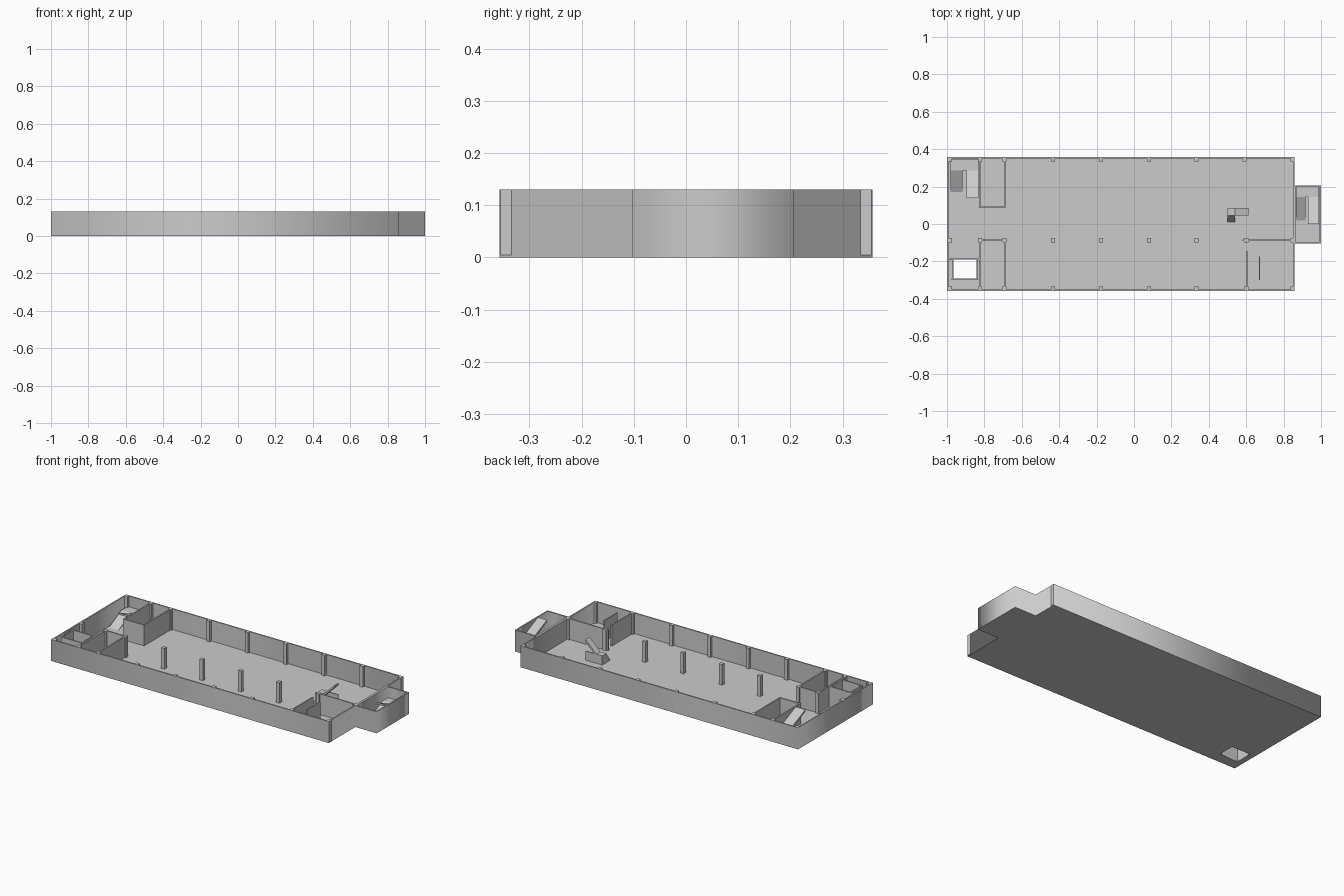
import bpy, bmesh
from mathutils import Vector

if "Cube" in bpy.data.objects:
    bpy.data.objects.remove(bpy.data.objects["Cube"])

H = 0.13      # wall height
F = 0.005     # floor thickness
T = 0.008     # wall thickness


def rect(x0, x1, y0, y1):
    return [(x0, y0), (x1, y0), (x1, y1), (x0, y1)]


def plate(name, loops, z0, z1):
    """Filled outline (first loop) with holes (other loops), extruded."""
    c = bpy.data.curves.new(name, 'CURVE')
    c.dimensions, c.fill_mode, c.extrude = '2D', 'BOTH', (z1 - z0) / 2
    for pts in loops:
        s = c.splines.new('POLY')
        s.points.add(len(pts) - 1)
        for p, (x, y) in zip(s.points, pts):
            p.co = (x, y, 0, 1)
        s.use_cyclic_u = True
    o = bpy.data.objects.new(name, c)
    o.location.z = (z0 + z1) / 2
    bpy.context.collection.objects.link(o)
    bpy.ops.object.select_all(action='DESELECT')
    o.select_set(True)
    bpy.context.view_layer.objects.active = o
    bpy.ops.object.convert(target='MESH')


def prism(name, profile, offset):
    """Planar 3D profile swept along an offset vector."""
    bm = bmesh.new()
    f = bm.faces.new([bm.verts.new(p) for p in profile])
    r = bmesh.ops.extrude_face_region(bm, geom=[f])
    bmesh.ops.translate(bm, vec=Vector(offset),
                        verts=[v for v in r['geom'] if isinstance(v, bmesh.types.BMVert)])
    bmesh.ops.recalc_face_normals(bm, faces=bm.faces)
    me = bpy.data.meshes.new(name)
    bm.to_mesh(me)
    bm.free()
    bpy.context.collection.objects.link(bpy.data.objects.new(name, me))


def box(name, x0, x1, y0, y1, z0=F, z1=H):
    prism(name, [(x, y, z0) for x, y in rect(x0, x1, y0, y1)], (0, 0, z1 - z0))


def wall_x(name, x0, x1, y, t=T):
    box(name, x0, x1, y - t / 2, y + t / 2)


def wall_y(name, x, y0, y1, t=T):
    box(name, x - t / 2, x + t / 2, y0, y1)


def ramp_y(name, x0, x1, ya, za, yb, zb, t=0.012):
    prism(name, [(x0, ya, za), (x0, yb, zb), (x0, yb, max(F, zb - t)),
                 (x0, ya, max(F, za - t) - 0.001)], (x1 - x0, 0, 0))


# floor slab and outer shell, with the open shaft and the side annex
outline = [(-1, -.357), (.857, -.357), (.857, -.103), (1, -.103), (1, .207),
           (.857, .207), (.857, .357), (-1, .357)]
plate("floor", [outline, rect(-.966, -.842, -.292, -.19)], 0, F)
plate("outer_walls", [outline, rect(-1 + T, .857 - T, -.357 + T, .357 - T),
                      rect(.863, 1 - T, -.103 + T, .207 - T)], F, H)

# columns on the long walls and along the inner row
xs = [-.985, -.823, -.692, -.434, -.177, .08, .335, .6, .847]
for row, y in (("front", -.345), ("inner", -.087), ("back", .345)):
    for i, x in enumerate(xs):
        if row == "back" and i == 7:
            x = .59
        box(f"{row}_column_{i}", x - .011, x + .011, y - .011, y + .011)

# back left rooms
wall_y("back_stair_wall", -.826, .088, .352)
wall_y("back_room_side_wall", -.692, .088, .352)
wall_x("back_room_front_wall", -.83, -.688, .09)

# front left rooms and shaft
wall_y("front_shaft_side_wall", -.826, -.352, -.087)
wall_y("front_room_side_wall", -.692, -.352, -.087)
wall_x("front_room_back_wall", -.82, -.692, -.087)
wall_x("shaft_back_wall", -.995, -.826, -.186)
wall_x("shaft_front_wall", -.975, -.833, -.296)
wall_y("shaft_left_wall", -.97, -.296, -.186)
wall_y("shaft_right_wall", -.838, -.296, -.186)

# front right room
wall_x("right_room_back_wall", .58, .852, -.087)
wall_y("right_room_side_wall", .602, -.352, -.145)
wall_y("right_room_partition", .67, -.3, -.175, .006)

# back left U-shaped stair
ramp_y("back_stair_lower_flight", -.982, -.918, .17, F, .287, .065)
box("back_stair_landing", -.982, -.832, .287, .348, .053, .065)
ramp_y("back_stair_upper_flight", -.896, -.832, .287, .065, .14, H)

# annex U-shaped stair
ramp_y("annex_stair_lower_flight", .866, .918, .02, F, .145, .065)
box("annex_stair_landing", .866, .99, .145, .198, .053, .065)
ramp_y("annex_stair_upper_flight", .93, .99, .145, .065, .0, H)

# free-standing L-shaped stair
ramp_y("hall_stair_lower_flight", .5, .54, .01, F, .046, .06, .06)
box("hall_stair_landing", .5, .54, .046, .086, F, .06)
prism("hall_stair_upper_flight", [(.54, .046, .06), (.612, .046, H),
                                  (.612, .046, H - .015), (.54, .046, .045)], (0, .04, 0))
box("hall_stair_low_wall", .54, .612, .08, .086, F, .06)
